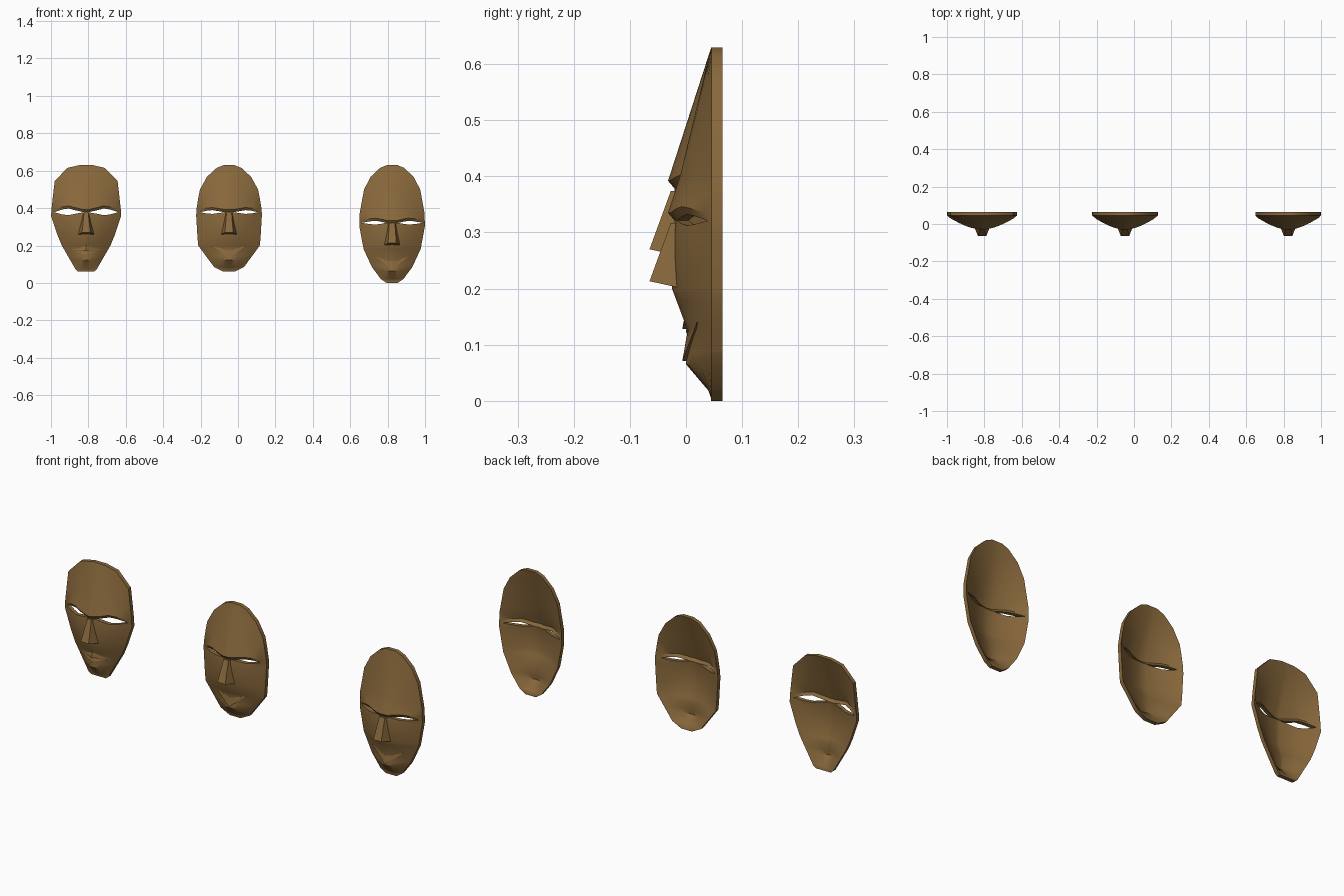
import bpy, bmesh

if "Cube" in bpy.data.objects:
    bpy.data.objects.remove(bpy.data.objects["Cube"])

wood = bpy.data.materials.new("wood")
wood.diffuse_color = (0.25, 0.14, 0.045, 1)
wood.use_nodes = True
wood.node_tree.nodes["Principled BSDF"].inputs["Base Color"].default_value = wood.diffuse_color

RIM = 0.045      # y of the front edge of the rim
THICK = 0.02     # wall thickness along y

# centre-line profile (z, y) for the two shorter masks; the long one is shifted down
PROFILE = [(0.06, 0.045), (0.075, 0.04), (0.122, 0.0), (0.145, 0.002), (0.185, 0.002),
           (0.257, -0.025), (0.36, -0.023), (0.38, -0.02), (0.397, -0.03), (0.46, -0.01)]


def lerp(table, z):
    if z <= table[0][0]:
        return table[0][1]
    for (a, p), (b, q) in zip(table, table[1:]):
        if z <= b:
            return p + (q - p) * (z - a) / (b - a)
    return table[-1][1]


def finish(name, bm, x, angle):
    bmesh.ops.recalc_face_normals(bm, faces=bm.faces)
    me = bpy.data.meshes.new(name)
    bm.to_mesh(me)
    bm.free()
    ob = bpy.data.objects.new(name, me)
    ob.location.x = x
    me.materials.append(wood)
    bpy.context.collection.objects.link(ob)
    bpy.ops.object.select_all(action='DESELECT')
    ob.select_set(True)
    bpy.context.view_layer.objects.active = ob
    bpy.ops.object.shade_smooth_by_angle(angle=angle)
    return ob


def solid(name, x, points, faces):
    bm = bmesh.new()
    vs = [bm.verts.new(p) for p in points]
    for f in faces:
        bm.faces.new([vs[i] for i in f])
    finish(name, bm, x, 0.1)


def mask(tag, x, outline, drop, eye_in, eye_out, lid, nose_top, lip):
    prof = [(z - drop, y) for z, y in PROFILE] + [(0.63, RIM)]
    eye = 0.378 - drop

    def front(px, z):
        w = lerp(outline, z)
        u = min(1, abs(px) / w)
        return RIM - (RIM - lerp(prof, z)) * (1 - u ** 1.6)

    # face shell: rows of z, columns as fractions of the half width
    half = [0, eye_in, 0.35, 0.5, 0.68, eye_out, 1]
    bulge = [0, 0, 0.6, 1, 0.75, 0, 0]
    cols = [(-u, b) for u, b in zip(half[:0:-1], bulge[:0:-1])] + list(zip(half, bulge))
    zs = sorted({z for z, _ in outline} | {z for z, _ in prof})
    clear = [z for z in zs if abs(z - eye) > 0.045]
    rows = [(z, 0) for z in clear if z < eye]
    rows += [(eye - 0.02, -lid * 0.8), (eye, -lid * 0.8), (eye, lid), (eye + 0.014, lid)]
    rows += [(z, 0) for z in clear if z > eye]
    hole = [i for i, r in enumerate(rows) if r == (eye, -lid * 0.8)][0]
    bm = bmesh.new()
    grid = []
    for i, (z, k) in enumerate(rows):
        w = lerp(outline, z)
        line = []
        for u, b in cols:
            zz = z + k * b
            y = front(u * w, z)
            if i == hole + 2 and abs(u) < 0.95:      # brow ridge
                y -= 0.005
            line.append(bm.verts.new((u * w, y, zz)))
        grid.append(line)
    for i in range(len(rows) - 1):
        if i == hole:
            continue
        for j in range(len(cols) - 1):
            bm.faces.new((grid[i][j], grid[i][j + 1], grid[i + 1][j + 1], grid[i + 1][j]))
    bmesh.ops.remove_doubles(bm, verts=bm.verts, dist=0.0005)
    # hollow back
    geo = bmesh.ops.extrude_face_region(bm, geom=bm.faces[:], use_keep_orig=True)["geom"]
    back = [v for v in geo if isinstance(v, bmesh.types.BMVert)]
    bmesh.ops.translate(bm, verts=back, vec=(0, THICK, 0))
    finish("mask_face_" + tag, bm, x, 0.6)

    # nose wedge with a flat ridge
    n, zb, zt = nose_top, 0.258 - drop, 0.374 - drop
    pts = []
    for s in (-1, 1):
        pts += [(s * n * 0.8, -0.027, zt), (s * 0.022, -0.065, zb + 0.012),
                (s * 0.044, -0.010, zb), (s * n * 1.3, -0.012, zt)]
    solid("nose_" + tag, x, pts, [(0, 1, 5, 4), (0, 3, 2, 1), (4, 5, 6, 7),
                                  (1, 2, 6, 5), (2, 3, 7, 6), (0, 4, 7, 3)])

    # lips: sloped V-shaped plates, (half width, corner z, top z, tip z, edge offset)
    for i, (w, zc, zm, zl, ot, ob) in enumerate(lip):
        zc, zm, zl = zc - drop, zm - drop, zl - drop
        a = (front(w, zc), front(0, zm) - ot, front(0, zl) - ob)
        pts = [(-w, a[0] - 0.001, zc), (0, a[1], zm), (w, a[0] - 0.001, zc), (0, a[2], zl)]
        pts += [(p[0], p[1] + 0.012, p[2]) for p in pts]
        solid("lip_%s_%d" % (tag, i), x, pts,
              [(0, 1, 3), (1, 2, 3), (4, 5, 7), (5, 6, 7), (0, 1, 5, 4),
               (1, 2, 6, 5), (2, 3, 7, 6), (3, 0, 4, 7)])


smile = [(0.085, 0.197, 0.172, 0.128, 0.001, 0.007)]
pout = [(0.08, 0.178, 0.2, 0.172, 0.001, 0.012), (0.065, 0.172, 0.17, 0.148, 0.001, 0.008)]

# broad mask, round mask, long mask
mask("broad", -0.812,
     [(0.06, 0.042), (0.07, 0.055), (0.2, 0.13), (0.34, 0.188), (0.4, 0.185),
      (0.545, 0.168), (0.615, 0.1), (0.63, 0.035)],
     0, 0.06, 0.92, 0.02, 0.014, pout)
mask("round", -0.048,
     [(0.06, 0.03), (0.085, 0.08), (0.2, 0.165), (0.34, 0.176), (0.41, 0.174), (0.5, 0.155),
      (0.567, 0.118), (0.615, 0.066), (0.63, 0.028)],
     0, 0.13, 0.88, 0.011, 0.017, smile)
mask("long", 0.824,
     [(0.0, 0.03), (0.02, 0.06), (0.085, 0.108), (0.18, 0.152), (0.29, 0.175), (0.37, 0.174),
      (0.5, 0.15), (0.567, 0.115), (0.615, 0.064), (0.63, 0.028)],
     0.057, 0.18, 0.94, 0.011, 0.019, smile)
